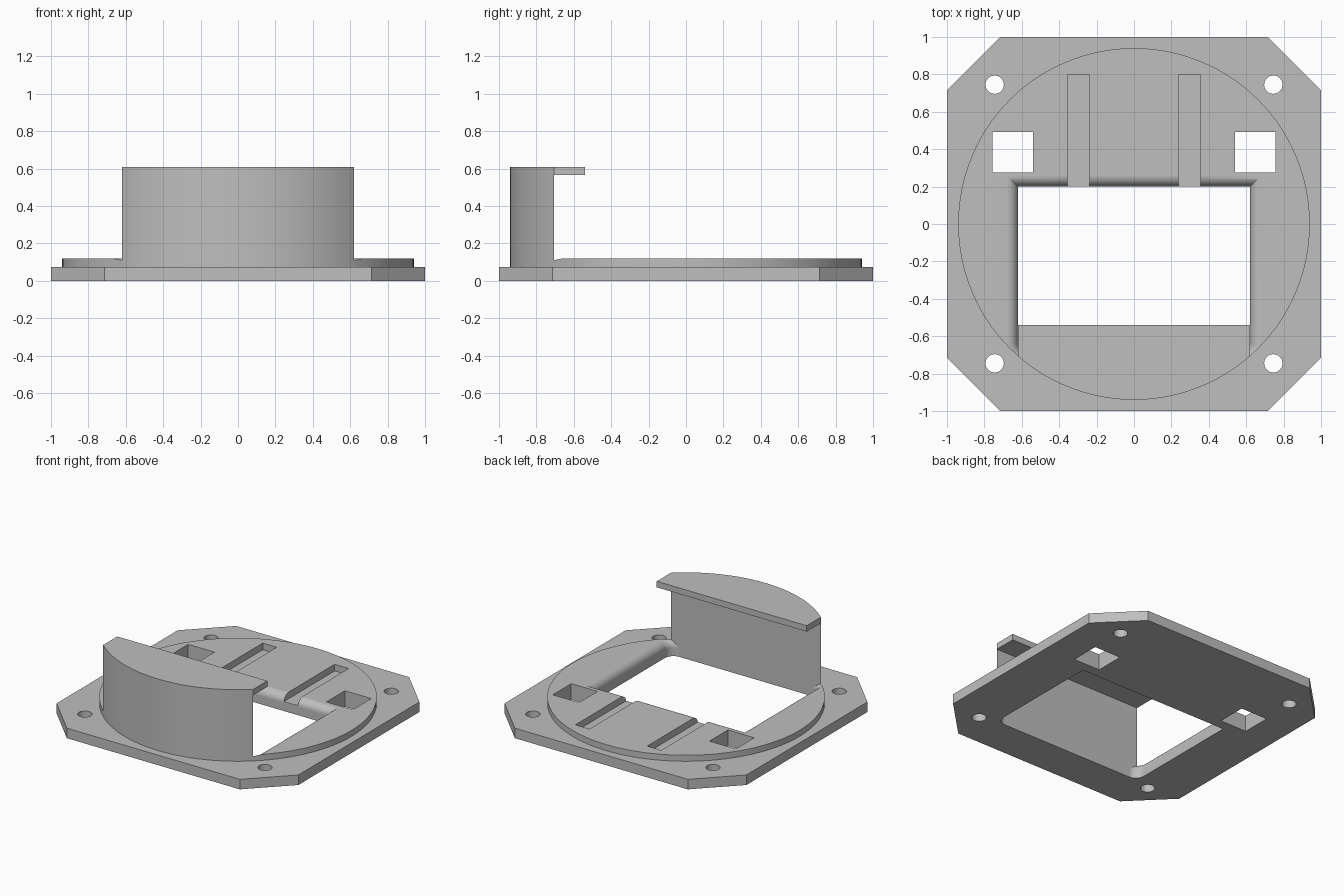
import bpy
import bmesh
from math import sin, cos, pi, radians, sqrt, asin

cube = bpy.data.objects.get("Cube")
if cube:
    bpy.data.objects.remove(cube, do_unlink=True)

grey = bpy.data.materials.new("light_grey")
grey.use_nodes = True
grey.diffuse_color = (0.52, 0.52, 0.52, 1)
grey.node_tree.nodes["Principled BSDF"].inputs["Base Color"].default_value = grey.diffuse_color

RADIUS = 0.94                                # raised disc and curved wall
HALF = 0.62                                  # half width of opening and wall
BACK = 0.2                                   # back edge of the opening
FRONT = -sqrt(RADIUS ** 2 - HALF ** 2)       # flat inner face of the wall
TOP = 0.12
FILLET = 0.06
STEPS = 12


def loft(name, rings):
    """Solid through a stack of (outline, z) rings of equal point count."""
    bm = bmesh.new()
    loops = [[bm.verts.new((x, y, z)) for x, y in pts] for pts, z in rings]
    n = len(loops[0])
    for low, high in zip(loops, loops[1:]):
        for i in range(n):
            j = (i + 1) % n
            bm.faces.new((low[i], low[j], high[j], high[i]))
    bm.faces.new(loops[0][::-1])
    bm.faces.new(loops[-1])
    bmesh.ops.recalc_face_normals(bm, faces=bm.faces)
    mesh = bpy.data.meshes.new(name)
    bm.to_mesh(mesh)
    bm.free()
    mesh.materials.append(grey)
    obj = bpy.data.objects.new(name, mesh)
    bpy.context.collection.objects.link(obj)
    return obj


def prism(name, pts, z0, z1):
    return loft(name, [(pts, z0), (pts, z1)])


def arc(cx, cy, r, a0, a1, n):
    return [(cx + r * cos(a0 + (a1 - a0) * i / n),
             cy + r * sin(a0 + (a1 - a0) * i / n)) for i in range(n + 1)]


def rect(x0, x1, y0, y1):
    return [(x0, y0), (x1, y0), (x1, y1), (x0, y1)]


def activate(obj):
    bpy.ops.object.select_all(action='DESELECT')
    obj.select_set(True)
    bpy.context.view_layer.objects.active = obj


def combine(obj, tool, operation='DIFFERENCE'):
    activate(obj)
    mod = obj.modifiers.new("cut", 'BOOLEAN')
    mod.operation = operation
    mod.solver = 'EXACT'
    mod.object = tool
    bpy.ops.object.modifier_apply(modifier=mod.name)
    bpy.data.objects.remove(tool, do_unlink=True)


def finish(obj):
    activate(obj)
    bpy.ops.object.shade_smooth_by_angle(angle=radians(20))
    mod = obj.modifiers.new("clean_shading", 'WEIGHTED_NORMAL')
    mod.keep_sharp = True


def opening_outline(grow):
    """Opening with square back corners and rounded front corners."""
    r = 0.07
    cx, cy = HALF - r, FRONT + r
    left = arc(-cx, cy, r + grow, pi, 1.5 * pi, 8)
    right = arc(cx, cy, r + grow, 1.5 * pi, 2 * pi, 8)
    return left + right + [(HALF + grow, BACK + grow), (-HALF - grow, BACK + grow)]


# Mounting plate with clipped corners, and the raised disc on it
c = 0.715
plate = prism("mounting_plate", [(-c, -1), (c, -1), (1, -c), (1, c),
                                 (c, 1), (-c, 1), (-1, c), (-1, -c)], 0, 0.075)
disc = prism("raised_disc", arc(0, 0, RADIUS, 0, 2 * pi, 128)[:-1], 0.03, TOP)
combine(plate, disc, 'UNION')

# Central opening with a rolled upper edge
rings = [(opening_outline(0), -0.1)]
for k in range(STEPS + 1):
    t = pi / 2 * k / STEPS
    lift = 0.0004 if k == STEPS else 0
    rings.append((opening_outline(FILLET * (1 - cos(t))),
                  TOP - FILLET + FILLET * sin(t) + lift))
rings.append((opening_outline(FILLET), 0.2))
combine(plate, loft("opening_cutter", rings))

# Screw holes, square holes and shallow slots, mirrored left and right
for side in (-1, 1):
    for y in (-0.745, 0.745):
        combine(plate, prism("screw_cutter",
                             arc(side * 0.745, y, 0.049, 0, 2 * pi, 32)[:-1], -0.1, 0.3))
    x = side * 0.648
    combine(plate, prism("square_cutter", rect(x - 0.109, x + 0.109, 0.275, 0.493), -0.1, 0.3))
    x = side * 0.297
    combine(plate, prism("slot_cutter", rect(x - 0.058, x + 0.058, 0.1, 0.8), 0.07, 0.3))
finish(plate)

# Curved front wall with an overhanging lip
half_angle = asin(HALF / RADIUS)
bow = arc(0, 0, RADIUS, 1.5 * pi - half_angle, 1.5 * pi + half_angle, 40)
wall = prism("curved_wall", bow, 0.01, 0.565)
finish(wall)
lip = prism("overhanging_lip", bow + [(HALF, -0.54), (-HALF, -0.54)], 0.565, 0.61)
finish(lip)
